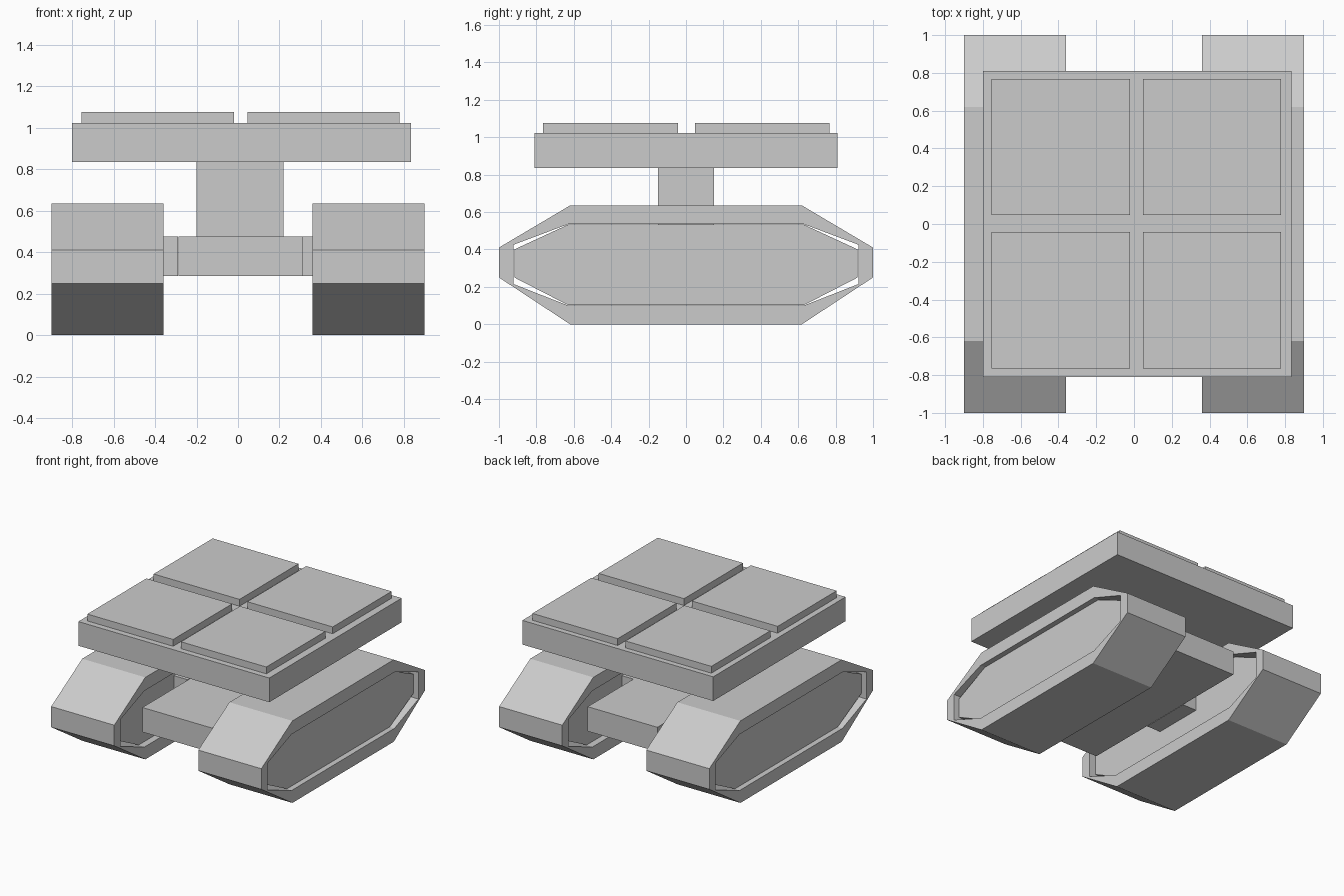
import bpy, bmesh

if "Cube" in bpy.data.objects:
    bpy.data.objects.remove(bpy.data.objects["Cube"])

def finish(name, bm):
    bmesh.ops.recalc_face_normals(bm, faces=bm.faces)
    me = bpy.data.meshes.new(name)
    bm.to_mesh(me)
    bm.free()
    ob = bpy.data.objects.new(name, me)
    bpy.context.collection.objects.link(ob)
    return ob

def box(name, x0, x1, y0, y1, z0, z1):
    bm = bmesh.new()
    bmesh.ops.create_cube(bm, size=1)
    for v in bm.verts:
        v.co = (x1 if v.co.x > 0 else x0, y1 if v.co.y > 0 else y0, z1 if v.co.z > 0 else z0)
    return finish(name, bm)

def octagon(ye, yc, z0, z1, z2, z3):
    # ye: end half length, yc: half length of flat top/bottom
    return [(-yc, z0), (yc, z0), (ye, z1), (ye, z2), (yc, z3), (-yc, z3), (-ye, z2), (-ye, z1)]

def ring(name, outer, inner, x0, x1):
    bm = bmesh.new()
    loops = [[bm.verts.new((x, y, z)) for y, z in p]
             for p, x in ((outer, x0), (outer, x1), (inner, x1), (inner, x0))]
    n = len(outer)
    for k in range(4):
        a, b = loops[k], loops[(k + 1) % 4]
        for i in range(n):
            j = (i + 1) % n
            bm.faces.new((a[i], a[j], b[j], b[i]))
    return finish(name, bm)

def prism(name, profile, x0, x1):
    bm = bmesh.new()
    f = bm.faces.new([bm.verts.new((x0, y, z)) for y, z in profile])
    ext = bmesh.ops.extrude_face_region(bm, geom=[f], use_keep_orig=True)
    verts = [v for v in ext["geom"] if isinstance(v, bmesh.types.BMVert)]
    bmesh.ops.translate(bm, verts=verts, vec=(x1 - x0, 0, 0))
    return finish(name, bm)

# Tracks: belt loop, recessed hub and connector on each side
belt_out = octagon(1.0, 0.62, 0.0, 0.25, 0.41, 0.635)
belt_in = octagon(0.922, 0.63, 0.10, 0.215, 0.425, 0.535)
hub = octagon(0.918, 0.63, 0.102, 0.25, 0.40, 0.533)
for side, s in (("left", -1), ("right", 1)):
    ring(side + "_track_belt", belt_out, belt_in, *sorted((s * 0.36, s * 0.90)))
    prism(side + "_track_hub", hub, *sorted((s * 0.41, s * 0.86)))
    box(side + "_connector", *sorted((s * 0.29, s * 0.43)), -0.2, 0.2, 0.285, 0.475)

# Chassis, neck and platform
box("chassis", -0.287, 0.31, -0.76, 0.76, 0.285, 0.475)
box("neck", -0.20, 0.22, -0.15, 0.15, 0.47, 0.84)
box("platform", -0.80, 0.835, -0.81, 0.81, 0.835, 1.022)

# Four raised panels
for i, (x0, x1) in enumerate(((-0.755, -0.02), (0.047, 0.778))):
    for j, (y0, y1) in enumerate(((-0.765, -0.043), (0.047, 0.768))):
        box(f"panel_{i}_{j}", x0, x1, y0, y1, 1.015, 1.075)
